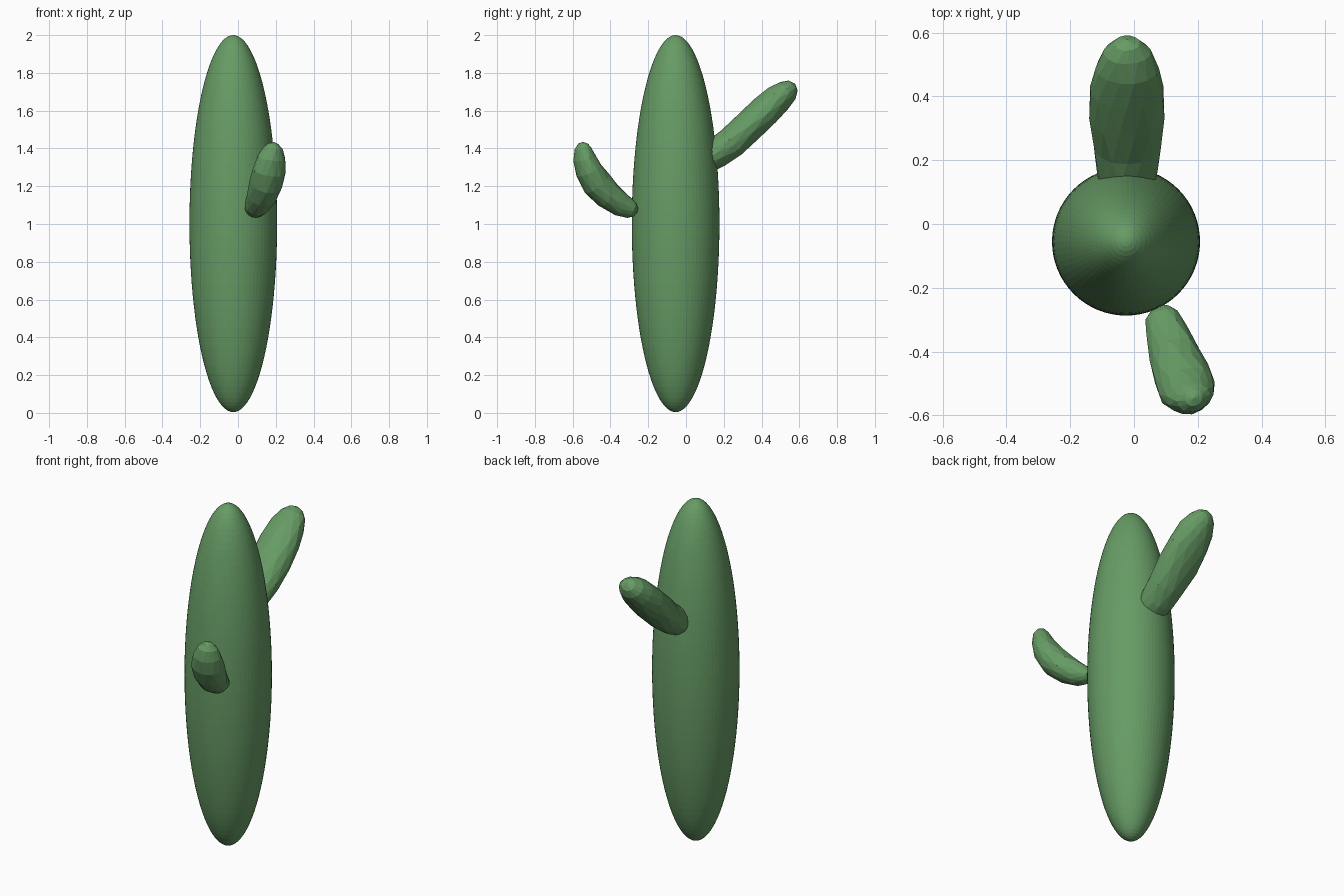
import bpy, bmesh, math, random
from mathutils import Vector

random.seed(4)
cube = bpy.data.objects.get("Cube")
if cube:
    bpy.data.objects.remove(cube, do_unlink=True)

GREEN = (0.135, 0.33, 0.13, 1.0)
mat = bpy.data.materials.new("cactus green")
mat.use_nodes = True
mat.diffuse_color = GREEN
bsdf = mat.node_tree.nodes["Principled BSDF"]
bsdf.inputs["Base Color"].default_value = GREEN
bsdf.inputs["Roughness"].default_value = 0.8


def add_object(name, bm):
    bmesh.ops.recalc_face_normals(bm, faces=bm.faces)
    mesh = bpy.data.meshes.new(name)
    bm.to_mesh(mesh)
    bm.free()
    mesh.materials.append(mat)
    obj = bpy.data.objects.new(name, mesh)
    bpy.context.collection.objects.link(obj)
    return obj


def arm(name, start, sections, end, side, sides=14):
    """Loft elliptical rings (centre, half width, half thickness) between two tips."""
    bm = bmesh.new()
    side = Vector(side).normalized()
    path = [Vector(start)] + [Vector(s[0]) for s in sections] + [Vector(end)]
    rings = []
    for i, (centre, width, thick) in enumerate(sections):
        tangent = (path[i + 2] - path[i]).normalized()
        across = (side - tangent * side.dot(tangent)).normalized()
        normal = across.cross(tangent)
        ring = []
        for k in range(sides):
            a = math.tau * (k + 0.5 * (i % 2)) / sides
            wobble = random.uniform(0.97, 1.03)
            ring.append(bm.verts.new(Vector(centre) + wobble * (
                across * width * math.cos(a) + normal * thick * math.sin(a))))
        rings.append(ring)
    tips = [bm.verts.new(path[0]), bm.verts.new(path[-1])]
    for k in range(sides):
        n = (k + 1) % sides
        # Triangles staggered between neighbouring rings
        for i, (a, b) in enumerate(zip(rings, rings[1:])):
            if i % 2 == 0:
                bm.faces.new((a[k], a[n], b[k]))
                bm.faces.new((a[n], b[n], b[k]))
            else:
                bm.faces.new((a[k], a[n], b[n]))
                bm.faces.new((a[k], b[n], b[k]))
        bm.faces.new((tips[0], rings[0][n], rings[0][k]))
        bm.faces.new((tips[1], rings[-1][k], rings[-1][n]))
    return add_object(name, bm)


# Trunk: tall faceted ellipsoid
bm = bmesh.new()
bmesh.ops.create_uvsphere(bm, u_segments=64, v_segments=48, radius=1)
bmesh.ops.scale(bm, vec=(0.232, 0.232, 0.998), verts=bm.verts)
bmesh.ops.translate(bm, vec=(-0.025, -0.055, 1.002), verts=bm.verts)
add_object("trunk", bm)

# Upper arm growing out of the back
arm("back_arm", (-0.022, 0.04, 1.29), [
    ((-0.022, 0.06, 1.305), 0.06, 0.05),
    ((-0.022, 0.10, 1.34), 0.085, 0.073),
    ((-0.022, 0.16, 1.375), 0.095, 0.08),
    ((-0.022, 0.24, 1.432), 0.107, 0.084),
    ((-0.022, 0.33, 1.515), 0.118, 0.087),
    ((-0.022, 0.42, 1.60), 0.115, 0.085),
    ((-0.022, 0.49, 1.665), 0.10, 0.078),
    ((-0.022, 0.54, 1.708), 0.075, 0.06),
    ((-0.022, 0.567, 1.733), 0.04, 0.036),
], (-0.022, 0.578, 1.743), (1, 0, 0))

# Lower arm curving upward at the front
arm("front_arm", (0.08, -0.26, 1.06), [
    ((0.083, -0.268, 1.064), 0.032, 0.027),
    ((0.088, -0.29, 1.075), 0.053, 0.047),
    ((0.102, -0.34, 1.10), 0.066, 0.064),
    ((0.127, -0.41, 1.15), 0.079, 0.075),
    ((0.148, -0.47, 1.215), 0.088, 0.08),
    ((0.166, -0.515, 1.285), 0.09, 0.071),
    ((0.178, -0.538, 1.35), 0.076, 0.058),
    ((0.185, -0.545, 1.40), 0.053, 0.043),
    ((0.187, -0.545, 1.425), 0.028, 0.025),
], (0.188, -0.545, 1.435), (0.93, 0.36, 0))
